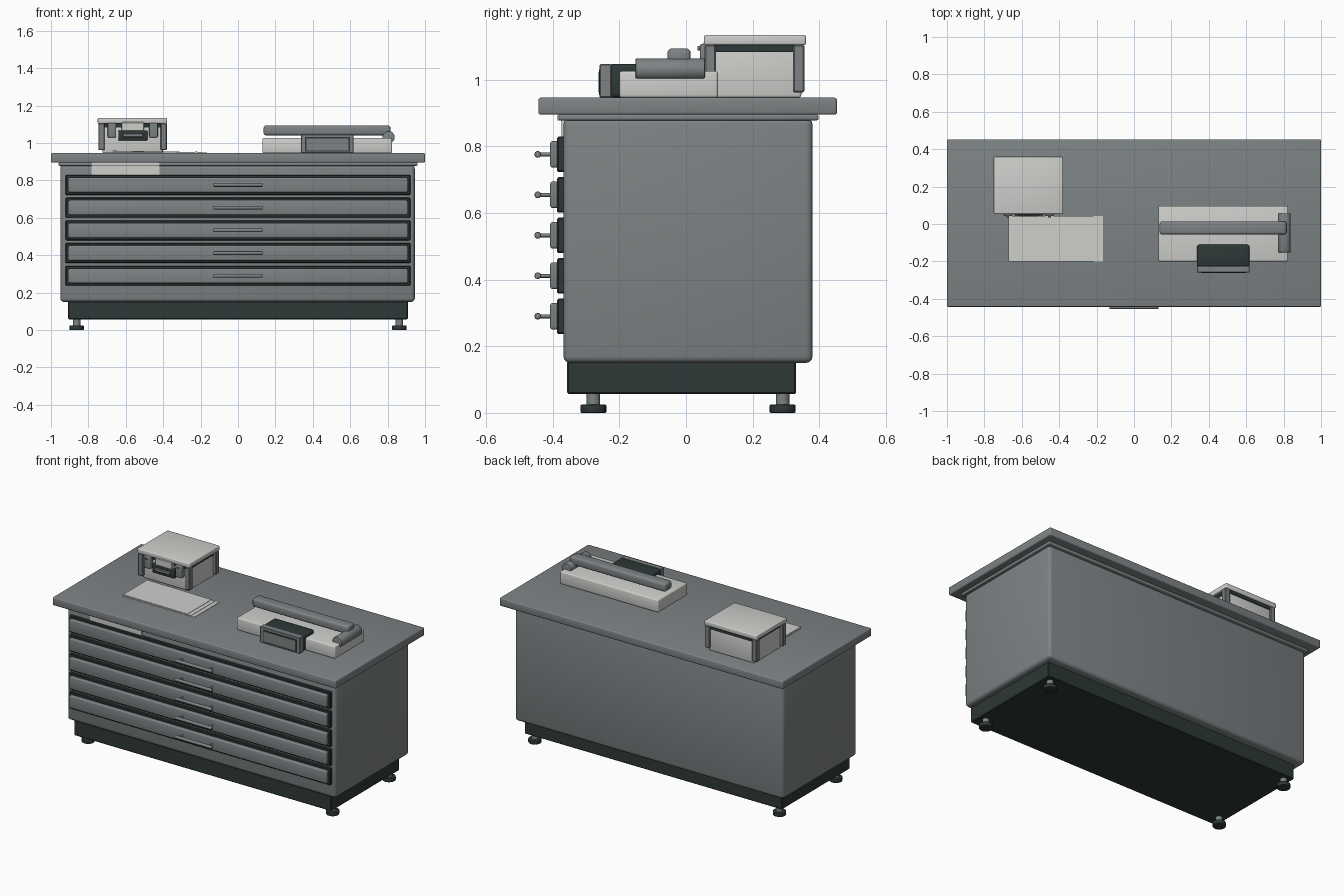
import bpy, bmesh, math
from mathutils import Matrix, Vector

if "Cube" in bpy.data.objects:
    bpy.data.objects.remove(bpy.data.objects["Cube"])


def material(name, colour):
    m = bpy.data.materials.new(name)
    m.diffuse_color = (*colour, 1)
    m.use_nodes = True
    m.node_tree.nodes["Principled BSDF"].inputs["Base Color"].default_value = m.diffuse_color
    return m


GREY = material("steel grey", (0.205, 0.225, 0.232))
DARK = material("dark green grey", (0.026, 0.040, 0.038))
LIGHT = material("off white", (0.62, 0.62, 0.60))


def finish(name, bm, mat):
    me = bpy.data.meshes.new(name)
    bmesh.ops.recalc_face_normals(bm, faces=bm.faces)
    bm.to_mesh(me)
    bm.free()
    me.materials.append(mat)
    ob = bpy.data.objects.new(name, me)
    bpy.context.collection.objects.link(ob)
    bpy.ops.object.select_all(action='DESELECT')
    ob.select_set(True)
    bpy.context.view_layer.objects.active = ob
    bpy.ops.object.shade_smooth_by_angle(angle=math.radians(35))
    return ob


def box(name, x, y, z, mat, bevel=0.0, segments=3, tilt=0.0):
    """Box from (min, max) pairs, optionally rounded and tilted about y."""
    lo, hi = Vector((x[0], y[0], z[0])), Vector((x[1], y[1], z[1]))
    bm = bmesh.new()
    bmesh.ops.create_cube(bm, size=1, matrix=Matrix.Diagonal((*(hi - lo), 1)))
    if bevel:
        bmesh.ops.bevel(bm, geom=bm.edges[:], offset=bevel, segments=segments,
                        profile=0.5, affect='EDGES')
    bm.transform(Matrix.Translation((lo + hi) / 2) @ Matrix.Rotation(tilt, 4, 'Y'))
    return finish(name, bm, mat)


def rod(name, start, end, radius, mat, bevel=0.0, sides=24):
    """Cylinder between two points with optional rounded rims."""
    a, b = Vector(start), Vector(end)
    bm = bmesh.new()
    bmesh.ops.create_cone(bm, cap_ends=True, segments=sides, radius1=radius,
                          radius2=radius, depth=(b - a).length)
    if bevel:
        rims = [e for e in bm.edges if abs(e.verts[0].co.z - e.verts[1].co.z) < 1e-5]
        bmesh.ops.bevel(bm, geom=rims, offset=bevel, segments=2, profile=0.5,
                        affect='EDGES')
    turn = (b - a).to_track_quat('Z', 'Y').to_matrix().to_4x4()
    bm.transform(Matrix.Translation((a + b) / 2) @ turn)
    return finish(name, bm, mat)


# Cabinet
box("countertop", (-1, 1), (-0.443, 0.453), (0.895, 0.946), GREY, 0.007)
box("countertop_lip", (-0.96, 0.96), (-0.383, 0.398), (0.878, 0.896), GREY, 0.006)
box("cabinet_body", (-0.95, 0.945), (-0.368, 0.38), (0.15, 0.885), GREY, 0.02)
box("plinth", (-0.908, 0.908), (-0.357, 0.33), (0.057, 0.155), DARK, 0.004, 1)

# Levelling feet
for x in (-0.863, 0.863):
    for y in (-0.278, 0.29):
        rod("foot_pad", (x, y, 0), (x, y, 0.025), 0.039, DARK, 0.004)
        rod("foot_stem", (x, y, 0.02), (x, y, 0.06), 0.02, GREY)

# Five shallow drawers with bar handles
for i in range(5):
    z = 0.776 - i * 0.1215
    box("drawer_surround", (-0.922, 0.922), (-0.387, -0.36), (z - 0.053, z + 0.053),
        DARK, 0.004, 1)
    box("drawer_front", (-0.908, 0.908), (-0.408, -0.38), (z - 0.040, z + 0.040),
        GREY, 0.008)
    rod("drawer_handle", (-0.132, -0.445, z), (0.132, -0.445, z), 0.010, GREY, 0.004, 16)
    for x in (-0.105, 0.105):
        rod("handle_post", (x, -0.445, z), (x, -0.40, z), 0.006, GREY, 0, 12)

# Sheet peeking out above the top drawer
box("drawer_sheet", (-0.783, -0.42), (-0.373, -0.36), (0.826, 0.884), LIGHT)
box("drawer_sheet_edge", (-0.783, -0.42), (-0.386, -0.37), (0.878, 0.895), LIGHT)

# Loose sheets on the countertop
for i in range(3):
    box("paper_sheet", (-0.67, -0.167 - 0.025 * i), (-0.2, 0.043),
        (0.947 + i * 0.004, 0.949 + i * 0.004), LIGHT, tilt=0.004 * i)

# Storage case with lid, corner posts and dark seal
box("case_body", (-0.725, -0.402), (0.076, 0.346), (0.946, 1.105), LIGHT, 0.008)
box("case_seal", (-0.73, -0.397), (0.070, 0.350), (1.084, 1.106), DARK)
box("case_lid", (-0.75, -0.38), (0.054, 0.360), (1.104, 1.135), LIGHT, 0.006)
for x in (-0.747, -0.414):
    for y in (0.056, 0.321):
        box("case_corner_post", (x, x + 0.034), (y, y + 0.034), (0.962, 1.105),
            GREY, 0.004, 1)

# Case latches and carrying handle
for x in (-0.674, -0.452):
    box("case_latch", (x - 0.023, x + 0.023), (0.042, 0.08), (1.03, 1.108), GREY, 0.006)
    rod("latch_pin", (x, 0.035, 1.095), (x, 0.06, 1.095), 0.007, GREY, 0, 12)
box("handle_plate", (-0.623, -0.502), (0.050, 0.08), (1.064, 1.112), LIGHT, 0.004, 1)
box("handle_mount", (-0.64, -0.484), (0.046, 0.08), (1.013, 1.068), DARK, 0.006)
box("handle_grip", (-0.617, -0.507), (0.040, 0.06), (1.030, 1.052), GREY, 0.004, 1)

# Desktop punch: base, lever arm and pivot
box("punch_base", (0.13, 0.824), (-0.2, 0.096), (0.946, 1.026), LIGHT, 0.008)
box("punch_arm", (0.137, 0.815), (-0.056, 0.014), (1.041, 1.094), GREY, 0.013)
rod("punch_pivot", (0.805, -0.152, 1.031), (0.805, 0.057, 1.031), 0.033, GREY, 0.004)

# Dark control housing with a framed front panel
box("control_housing", (0.336, 0.618), (-0.232, -0.11), (0.946, 1.048), DARK, 0.014)
box("control_panel", (0.336, 0.618), (-0.259, -0.224), (0.946, 1.047), GREY, 0.003, 1)
box("panel_outline", (0.358, 0.598), (-0.261, -0.25), (0.954, 1.031), DARK)
box("panel_face", (0.365, 0.591), (-0.263, -0.25), (0.961, 1.024), GREY)
